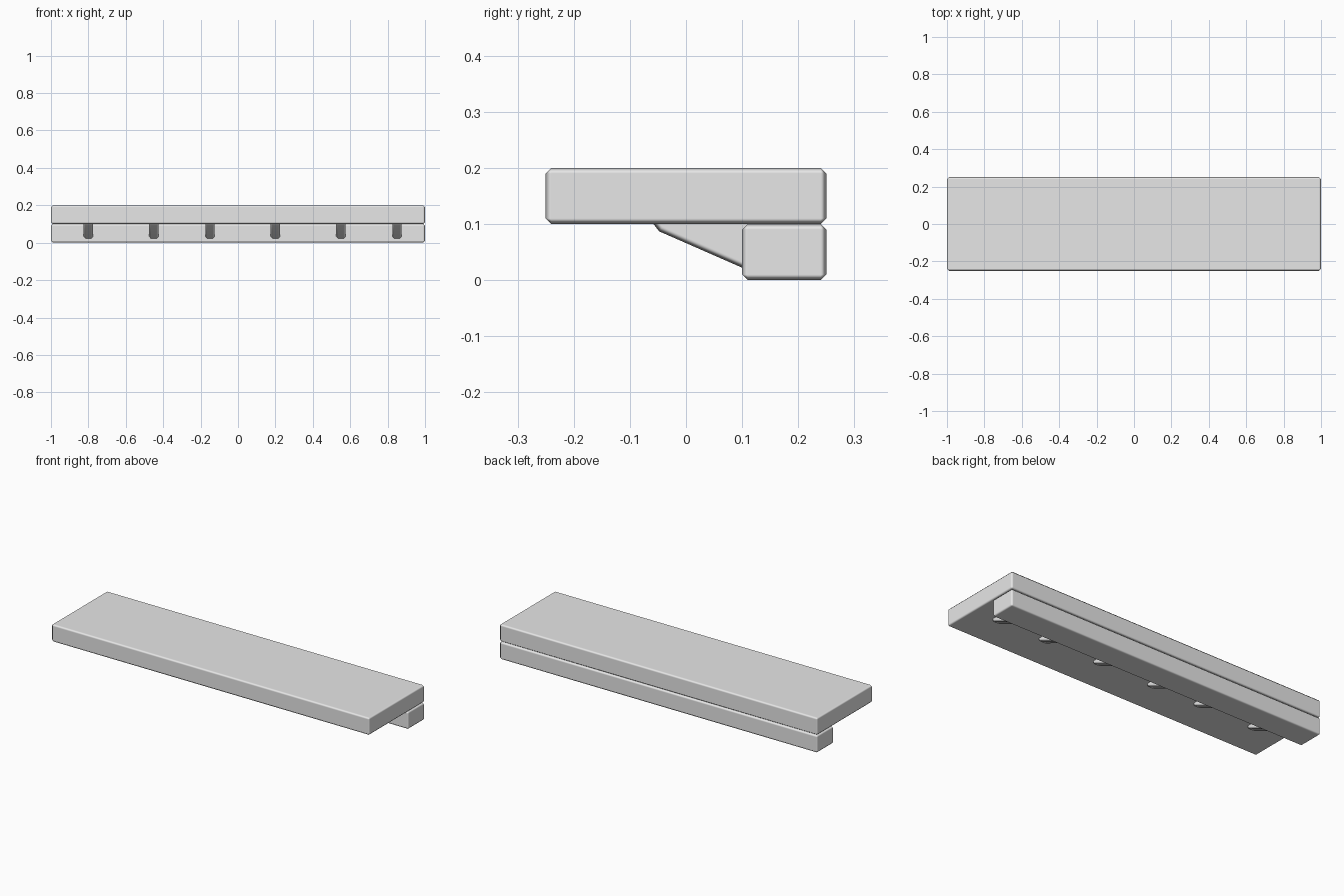
import bpy
import bmesh

cube = bpy.data.objects.get("Cube")
if cube:
    bpy.data.objects.remove(cube, do_unlink=True)

grey = bpy.data.materials.new("light_grey")
grey.use_nodes = True
grey.diffuse_color = (0.8, 0.8, 0.8, 1)
grey.node_tree.nodes["Principled BSDF"].inputs["Base Color"].default_value = (0.8, 0.8, 0.8, 1)


def prism(name, profile, x, width):
    """Extrude a (y, z) profile along x and chamfer its edges."""
    bm = bmesh.new()
    face = bm.faces.new([bm.verts.new((x - width / 2, y, z)) for y, z in profile])
    result = bmesh.ops.extrude_face_region(bm, geom=[face])
    moved = [v for v in result["geom"] if isinstance(v, bmesh.types.BMVert)]
    bmesh.ops.translate(bm, verts=moved, vec=(width, 0, 0))
    bmesh.ops.recalc_face_normals(bm, faces=bm.faces)
    for f in bm.faces:
        f.smooth = True
    mesh = bpy.data.meshes.new(name)
    bm.to_mesh(mesh)
    bm.free()
    mesh.materials.append(grey)
    obj = bpy.data.objects.new(name, mesh)
    bpy.context.collection.objects.link(obj)
    bevel = obj.modifiers.new("chamfer", "BEVEL")
    bevel.width = 0.01
    bevel.segments = 1
    bevel.limit_method = "ANGLE"
    bevel.harden_normals = True
    return obj


def rectangle(y0, y1, z0, z1):
    return [(y0, z0), (y1, z0), (y1, z1), (y0, z1)]


# Shelf board and the rail behind and below it
prism("shelf_board", rectangle(-0.25, 0.25, 0.1, 0.2), 0, 2)
prism("back_rail", rectangle(0.1, 0.25, 0, 0.1), 0, 2)

# Sloping brackets, with their hidden ends sunk into board and rail
bracket = [(-0.081, 0.13), (-0.048, 0.087), (0.13, 0.009), (0.13, 0.13)]
for i, x in enumerate((-0.8, -0.45, -0.15, 0.2, 0.55, 0.85)):
    prism(f"bracket_{i + 1}", bracket, x, 0.05)
